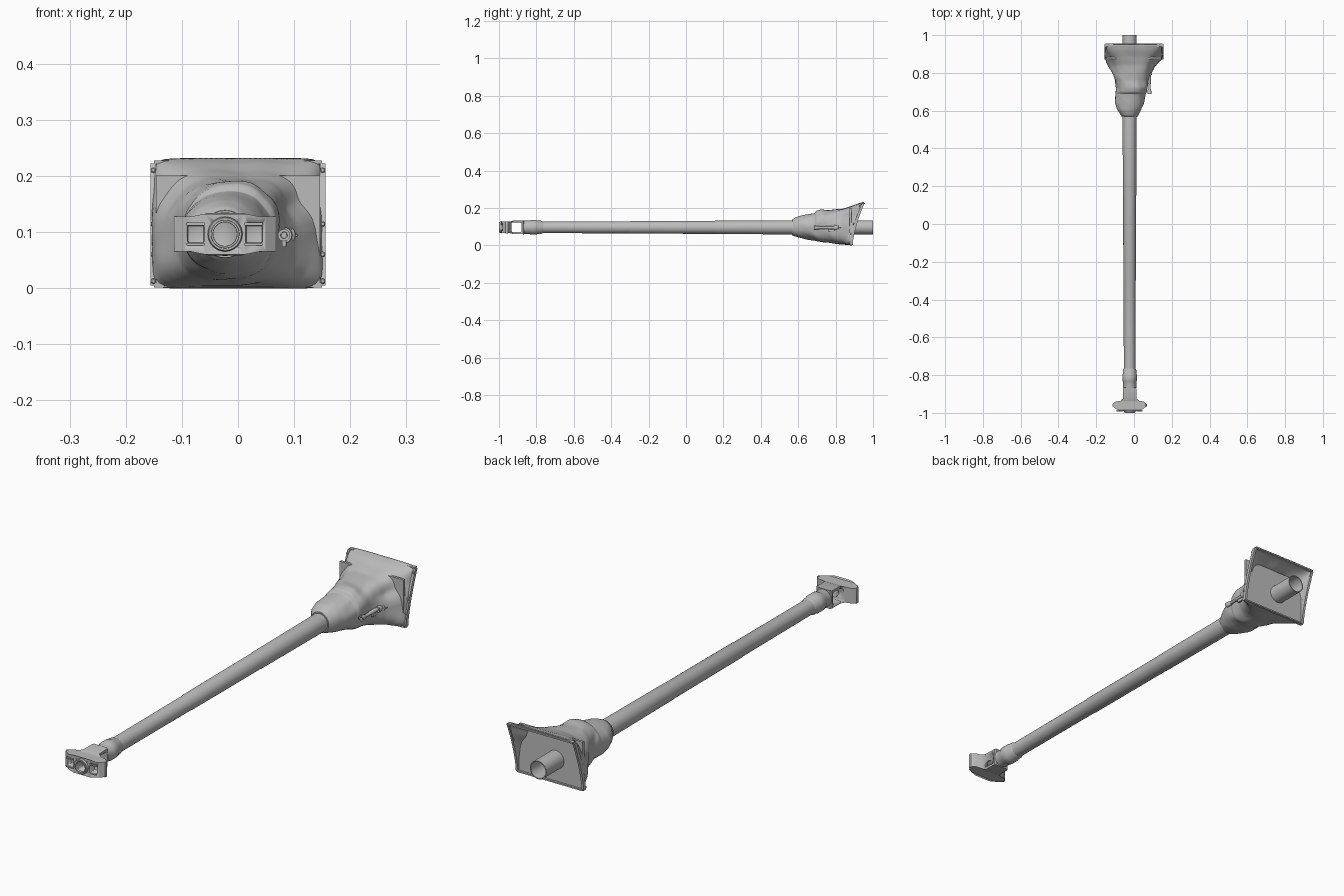
import bpy, bmesh, math
from mathutils import Vector, Matrix, noise

if "Cube" in bpy.data.objects:
    bpy.data.objects.remove(bpy.data.objects["Cube"])

AX, AZ = -0.023, 0.096          # barrel axis
grey = bpy.data.materials.new("light_grey")
grey.diffuse_color = (0.5, 0.5, 0.5, 1)
grey.use_nodes = True
grey.node_tree.nodes["Principled BSDF"].inputs["Base Color"].default_value = grey.diffuse_color


def finish(name, bm, smooth=True, angle=35):
    bmesh.ops.recalc_face_normals(bm, faces=bm.faces)
    me = bpy.data.meshes.new(name)
    bm.to_mesh(me)
    bm.free()
    ob = bpy.data.objects.new(name, me)
    bpy.context.collection.objects.link(ob)
    me.materials.append(grey)
    if smooth:
        bpy.ops.object.select_all(action='DESELECT')
        ob.select_set(True)
        bpy.context.view_layer.objects.active = ob
        bpy.ops.object.shade_smooth_by_angle(angle=math.radians(angle))
    return ob


def skin(bm, rings, closed_ring=True, caps=False):
    vs = [[bm.verts.new(p) for p in r] for r in rings]
    n = len(vs[0])
    for a, b in zip(vs, vs[1:]):
        for i in range(n if closed_ring else n - 1):
            j = (i + 1) % n
            bm.faces.new((a[i], a[j], b[j], b[i]))
    if caps:
        bm.faces.new(vs[0])
        bm.faces.new(vs[-1])


def lathe(name, prof, cx=AX, cz=AZ, n=32, caps=True):
    """Revolve (y, radius) pairs around an axis along y."""
    bm = bmesh.new()
    skin(bm, [[(cx + r * math.cos(2 * math.pi * i / n), y, cz + r * math.sin(2 * math.pi * i / n))
               for i in range(n)] for y, r in prof], caps=caps)
    return finish(name, bm)


def box(name, x, y, z, bevel=0):
    bm = bmesh.new()
    bmesh.ops.create_cube(bm, size=1)
    for v in bm.verts:
        v.co = Vector((a + (b - a) * (c + .5) for (a, b), c in zip((x, y, z), v.co)))
    if bevel:
        bmesh.ops.bevel(bm, geom=bm.edges[:], offset=bevel, segments=2, affect='EDGES', profile=.5)
    return finish(name, bm, bool(bevel))


def cut(target, cutter):
    cutter.hide_render = True
    cutter.hide_set(True)
    m = target.modifiers.new("cut", 'BOOLEAN')
    m.operation, m.solver, m.object = 'DIFFERENCE', 'EXACT', cutter


# Barrel tube with stepped taper and hollow rear end
lathe("barrel", [(-.8, .03), (-.77, .031), (-.3, .032), (-.295, .0335), (.15, .0345), (.155, .0355),
                 (.55, .0375), (.9, .0375), (1.0, .0375), (1.0, .034), (.89, .034)])
# Muzzle collar behind the brake
lathe("muzzle_collar", [(-.872, .03), (-.868, .036), (-.835, .036), (-.83, .039), (-.8, .039),
                        (-.795, .0365), (-.775, .0355), (-.765, .031)])

# Muzzle brake body: plan outline mirrored and extruded upward
half = [(.030, -.866), (.035, -.872), (.036, -.925), (.05, -.936), (.075, -.940), (.09, -.953),
        (.09, -.965), (.073, -.978), (.062, -.986), (.036, -.990)]
plan = half + [(-x, y) for x, y in reversed(half)]
bm = bmesh.new()
top = lambda x: .031 + .009 * math.exp(-(x / .042) ** 4)
# end corners follow a slightly crowned height
skin(bm, [[(AX + x, y, AZ + s * top(x)) for x, y in plan] for s in (-1, 1)])
bm.verts.ensure_lookup_table()
n, h = len(plan), len(half)
for o in (0, n):                # strips across the top and bottom
    for i in range(h - 1):
        q = [o + i, o + i + 1, o + n - 2 - i, o + n - 1 - i]
        bm.faces.new([bm.verts[k] for k in q])
brake = finish("muzzle_brake", bm)
cut(brake, box("side_port_cutter", (AX - .2, AX + .2), (-.933, -.88), (AZ - .026, AZ + .026), .006))
for s in (-1, 1):
    c = AX + s * .052
    cut(brake, box("front_port_cutter", (c - .015, c + .015), (-1.05, -.958), (AZ - .016, AZ + .016), .004))
    # raised rim around each front port
    for dz in (-.018, .018):
        box("port_rim", (c - .017, c + .015), (-.993, -.984), (AZ + dz - .0025, AZ + dz + .0025))
    # horizontal tie at the outer edge
    box("brake_tip", (AX + s * .088 - .003, AX + s * .088 + .003), (-.966, -.952), (AZ - .032, AZ + .032), .001)
cut(brake, lathe("bore_cutter", [(-1.1, .021), (-.9, .021)]))
lathe("muzzle_ring", [(-.975, .0215), (-1.0, .0215), (-1.0, .025), (-.997, .0255), (-.997, .029),
                      (-.994, .031), (-.975, .031)], caps=False)

# Fabric cover: lofted sections (y, left, right, low, high, squareness, rear slant)
secs = [(.572, -.061, .015, .058, .135, 2, 0), (.58, -.068, .021, .052, .142, 2, 0),
        (.605, -.085, .035, .045, .153, 2, 0), (.64, -.097, .049, .037, .160, 2, 0),
        (.675, -.095, .055, .030, .167, 2.1, 0), (.69, -.093, .057, .028, .170, 2.2, 0),
        (.70, -.092, .063, .025, .183, 2.2, 0), (.72, -.090, .066, .022, .187, 2.3, 0),
        (.755, -.097, .070, .018, .184, 2.5, .005), (.79, -.108, .082, .014, .188, 2.9, .015),
        (.82, -.125, .100, .011, .190, 3.6, .03), (.85, -.141, .125, .008, .205, 5, .045),
        (.87, -.148, .142, .005, .220, 8, .055), (.888, -.150, .150, .003, .228, 16, .064)]


def interp(t):
    i = min(int(t), len(secs) - 2)
    return [a + (b - a) * (t - i) for a, b in zip(secs[i], secs[i + 1])]


N, M = 112, 4 * (len(secs) - 1)
rings = []
for k in range(M + 1):
    y, l, r, lo, hi, e, sl = interp(k * (len(secs) - 1) / M)
    fade = math.sin(math.pi * k / M) ** .6 if 0 < k < M else 0
    ring = []
    for i in range(N):
        a = 2 * math.pi * i / N
        c, s = math.cos(a), math.sin(a)
        d = (abs(c) ** e + abs(s) ** e) ** (-1 / e)
        # sagging folds sweep diagonally around the cover
        w = noise.noise(Vector((c * 1.6, s * 1.6 + y * 3, y * 13 + c * 2)))
        w += .6 * (1 - abs(math.sin(y * 32 + 1.7 * s + 1.2 * c))) - .3
        d *= 1 + .055 * fade * w
        # hollows running out to the rear corners
        g = math.exp(-((y - .835) / .04) ** 2)
        d *= 1 - g * (.16 * math.exp(-((a - .5) / .3) ** 2) + .10 * math.exp(-((a - 2.5) / .3) ** 2))
        x = (l + r) / 2 + (r - l) / 2 * d * c
        z = max(.003, (lo + hi) / 2 + (hi - lo) / 2 * d * s)
        ring.append((x, y + sl * (z / .228) ** 1.5, z))
    rings.append(ring)
bm = bmesh.new()
skin(bm, rings)
cover = finish("fabric_cover", bm, angle=50)
mod = cover.modifiers.new("thickness", 'SOLIDIFY')
mod.thickness, mod.offset = .004, -1
# Strap around the cover neck
lathe("neck_strap", [(.566, .0375), (.566, .042), (.578, .044), (.58, .0375)])

# Rear closing plate, frame strips and bolts
box("rear_plate", (-.146, .146), (.874, .884), (.004, .2))
edge = lambda z: .888 + .064 * (z / .228) ** 1.5
box("top_strip", (-.15, .15), (.94, .956), (.221, .227))
box("bottom_strip", (-.15, .15), (.876, .892), (.001, .007))
for s in (-1, 1):
    bm = bmesh.new()
    skin(bm, [[(s * x, edge(z) + dy, z) for x, dy in
               ((.146, -.012), (.1555, -.012), (.1555, .003), (.146, .003))]
              for z in [.004 + .218 * i / 8 for i in range(9)]], caps=True)
    finish("side_strip", bm)
    for z in (.012, .06, .114, .21):
        y = edge(z)
        lathe("strip_bolt", [(y - .018, .003), (y - .016, .005), (y - .01, .005)], s * .151, z, 8)

# Small coaxial gun beside the cover
GX, GZ = .082, .094
lathe("coaxial_mount", [(.86, .026), (.832, .026), (.826, .022), (.815, .02), (.812, .015), (.79, .014)], GX, GZ, 20)
lathe("coaxial_barrel", [(.83, .008), (.745, .008), (.742, .0065), (.715, .0065), (.712, .009),
                         (.687, .011), (.687, .006), (.72, .005)], GX, GZ, 16)
for i in range(6):
    a = math.pi / 3 * i
    lathe("mount_bolt", [(.818, .003), (.832, .003)], GX + .021 * math.cos(a), GZ + .021 * math.sin(a), 6)
box("coaxial_bracket", (GX - .004, GX + .004), (.76, .83), (GZ - .021, GZ - .008), .001)
